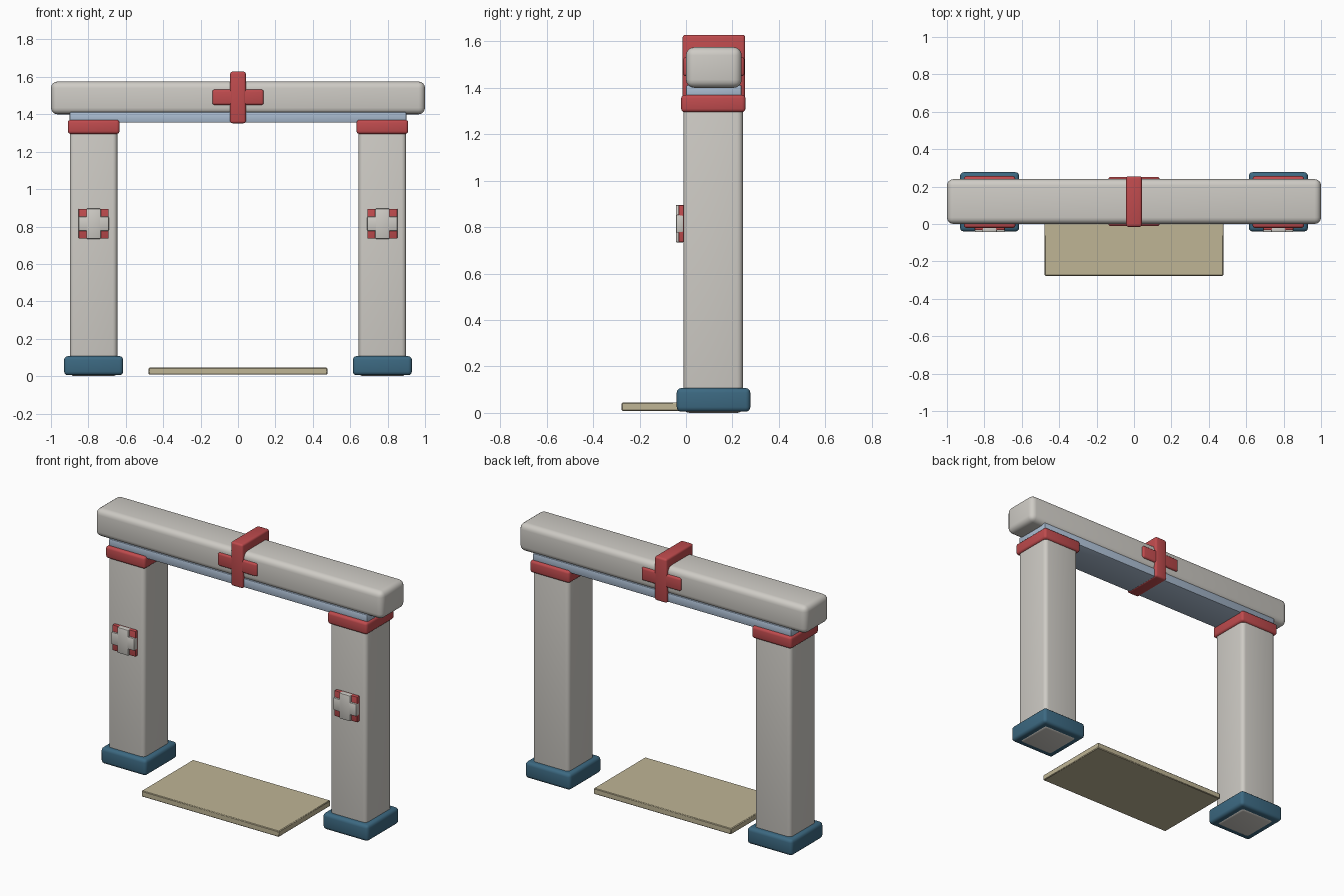
import bpy, bmesh
from mathutils import Vector

if "Cube" in bpy.data.objects:
    bpy.data.objects.remove(bpy.data.objects["Cube"])


def material(name, rgb):
    m = bpy.data.materials.new(name)
    m.diffuse_color = (*rgb, 1)
    m.use_nodes = True
    m.node_tree.nodes["Principled BSDF"].inputs["Base Color"].default_value = m.diffuse_color
    return m


STONE = material("stone", (0.62, 0.60, 0.56))
RED = material("red", (0.52, 0.07, 0.075))
BLUE = material("blue", (0.045, 0.14, 0.22))
PALE = material("pale_blue", (0.40, 0.50, 0.63))
TAN = material("tan", (0.52, 0.46, 0.30))


def finish(name, bm, mat, bevel, segments):
    """Turn a bmesh into an object with rounded, smooth shaded edges."""
    bmesh.ops.recalc_face_normals(bm, faces=bm.faces)
    if bevel:
        bmesh.ops.bevel(bm, geom=bm.edges[:], offset=bevel, segments=segments,
                        profile=0.5, affect='EDGES', clamp_overlap=True)
    mesh = bpy.data.meshes.new(name)
    bm.to_mesh(mesh)
    bm.free()
    ob = bpy.data.objects.new(name, mesh)
    bpy.context.collection.objects.link(ob)
    mesh.materials.append(mat)
    bpy.ops.object.select_all(action='DESELECT')
    ob.select_set(True)
    bpy.context.view_layer.objects.active = ob
    bpy.ops.object.shade_smooth_by_angle(angle=0.7)
    return ob


def box(name, x, y, z, mat, bevel=0.0, segments=3):
    """Rounded box from its (min, max) extents on each axis."""
    bm = bmesh.new()
    bmesh.ops.create_cube(bm, size=1)
    lo, hi = (Vector(v) for v in zip(x, y, z))
    for v in bm.verts:
        v.co = Vector((lo[i] + (v.co[i] + 0.5) * (hi[i] - lo[i]) for i in range(3)))
    return finish(name, bm, mat, bevel, segments)


def around(c, half):
    return (c - half, c + half)


# Top beam and the lintel strip under it
box("top_beam", (-1, 1), (0.0, 0.24), (1.40, 1.575), STONE, 0.035, 4)
box("lintel_strip", (-0.9, 0.9), (0.0, 0.24), (1.355, 1.412), PALE, 0.008, 2)

# Cross wrapped around the middle of the beam
box("beam_cross_upright", (-0.042, 0.042), (-0.015, 0.255), (1.352, 1.628), RED, 0.012)
box("beam_cross_bar", (-0.137, 0.137), (-0.012, 0.252), (1.45, 1.532), RED, 0.012)

# Pillars with base, collar and front plaque
for side, cx in (("left", -0.772), ("right", 0.772)):
    box(f"{side}_pillar", around(cx, 0.127), (-0.01, 0.245), (0, 1.32), STONE, 0.025, 4)
    box(f"{side}_base", around(cx, 0.158), (-0.04, 0.277), (0.005, 0.107), BLUE, 0.02)
    box(f"{side}_collar", around(cx, 0.138), (-0.021, 0.256), (1.295, 1.37), RED, 0.015)
    box(f"{side}_plaque", around(cx, 0.08), (-0.032, 0.0), around(0.815, 0.08), RED, 0.004, 2)
    box(f"{side}_plaque_upright", around(cx, 0.039), (-0.044, -0.01),
        around(0.815, 0.081), STONE, 0.006, 2)
    box(f"{side}_plaque_bar", around(cx, 0.081), (-0.0435, -0.01),
        around(0.815, 0.039), STONE, 0.006, 2)

# Floor slab between the pillars
box("floor_slab", (-0.478, 0.478), (-0.277, 0.235), (0.008, 0.045), TAN, 0.004, 1)
